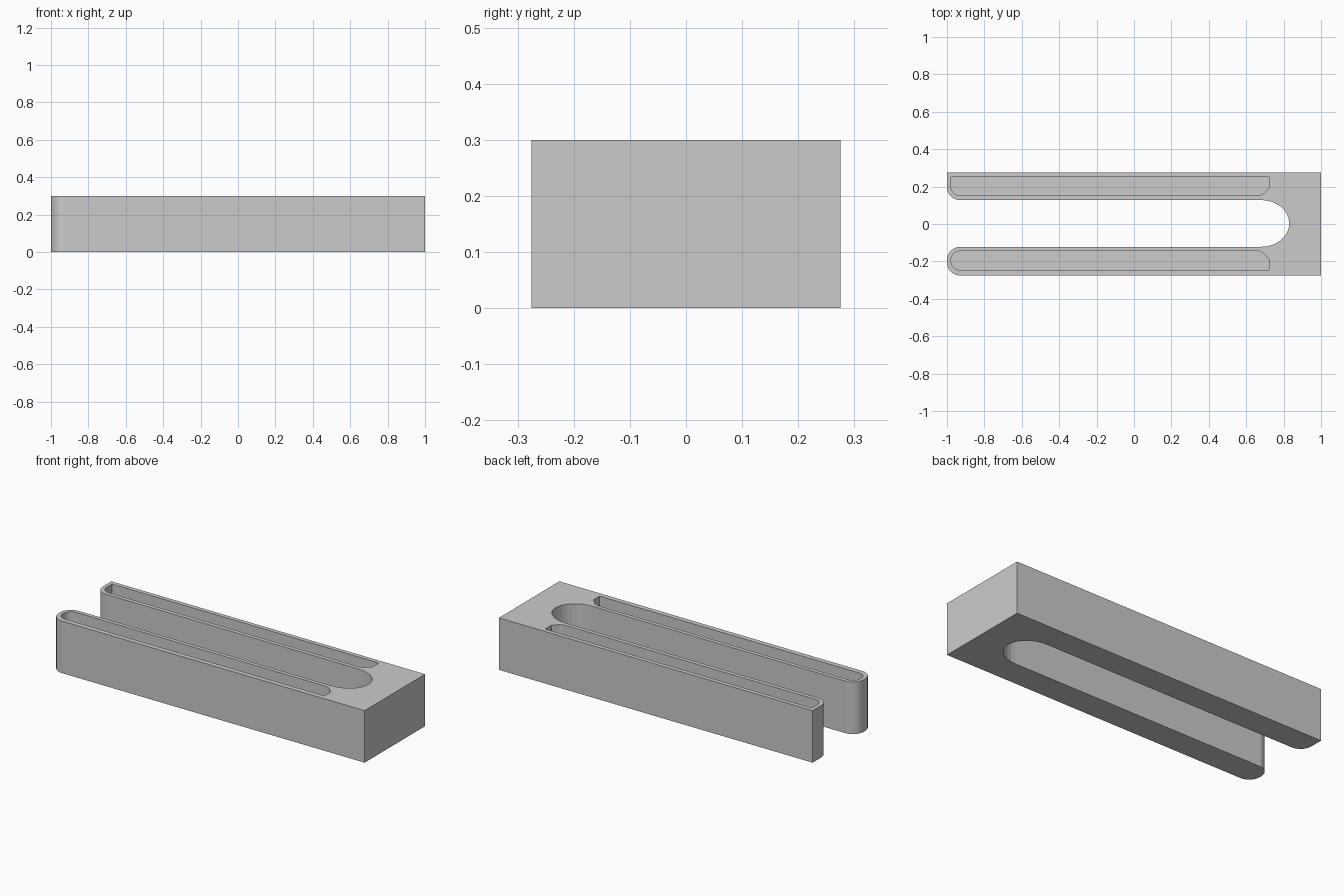
import bpy, bmesh
from math import sin, cos, radians

if "Cube" in bpy.data.objects:
    bpy.data.objects.remove(bpy.data.objects["Cube"])

HEIGHT, FLOOR = 0.3, 0.03


def arc(cx, cy, rx, ry, a0, a1, n=8):
    return [(cx + rx * cos(radians(a0 + (a1 - a0) * i / n)),
             cy + ry * sin(radians(a0 + (a1 - a0) * i / n))) for i in range(n + 1)]


def prism(name, outline, z0, z1):
    bm = bmesh.new()
    face = bm.faces.new([bm.verts.new((x, y, z0)) for x, y in outline])
    top = bmesh.ops.extrude_face_region(bm, geom=[face])["geom"]
    bmesh.ops.translate(bm, vec=(0, 0, z1 - z0),
                        verts=[g for g in top if isinstance(g, bmesh.types.BMVert)])
    bmesh.ops.recalc_face_normals(bm, faces=bm.faces)
    mesh = bpy.data.meshes.new(name)
    bm.to_mesh(mesh)
    bm.free()
    obj = bpy.data.objects.new(name, mesh)
    bpy.context.collection.objects.link(obj)
    return obj


# Two-pronged body: front prong tip fully rounded, back prong rounded inside only
r = 0.07
outline = [(1, -0.275), (1, 0.275), (-1, 0.275)]
outline += arc(-1 + r, 0.128 + r, r, r, 180, 270)
outline += arc(0.68, 0.003, 0.15, 0.125, 90, -90, 16)
outline += arc(-1 + r, -0.122 - r, r, r, 90, 180)
outline += arc(-1 + r, -0.275 + r, r, r, 180, 270)
body = prism("forked_body", outline, 0, HEIGHT)

# Long pockets sunk into the top of each prong
q = 0.047
back = [(0.723, 0.25), (-0.978, 0.25)] + arc(-0.978 + q, 0.152 + q, q, q, 180, 270)
back += [(0.67, 0.152), (0.695, 0.164), (0.723, 0.194)]
front = [(0.723, -0.246), (0.723, -0.192), (0.695, -0.159), (0.67, -0.145)]
front += arc(-0.978 + q, -0.145 - q, q, q, 90, 180)
front += arc(-0.978 + q, -0.246 + q, q, q, 180, 270)

for name, shape in (("back_pocket_cutter", back), ("front_pocket_cutter", front)):
    cutter = prism(name, shape, FLOOR, HEIGHT + 0.1)
    cutter.hide_render = True
    cutter.display_type = 'WIRE'
    cut = body.modifiers.new(name, 'BOOLEAN')
    cut.operation = 'DIFFERENCE'
    cut.solver = 'EXACT'
    cut.object = cutter
